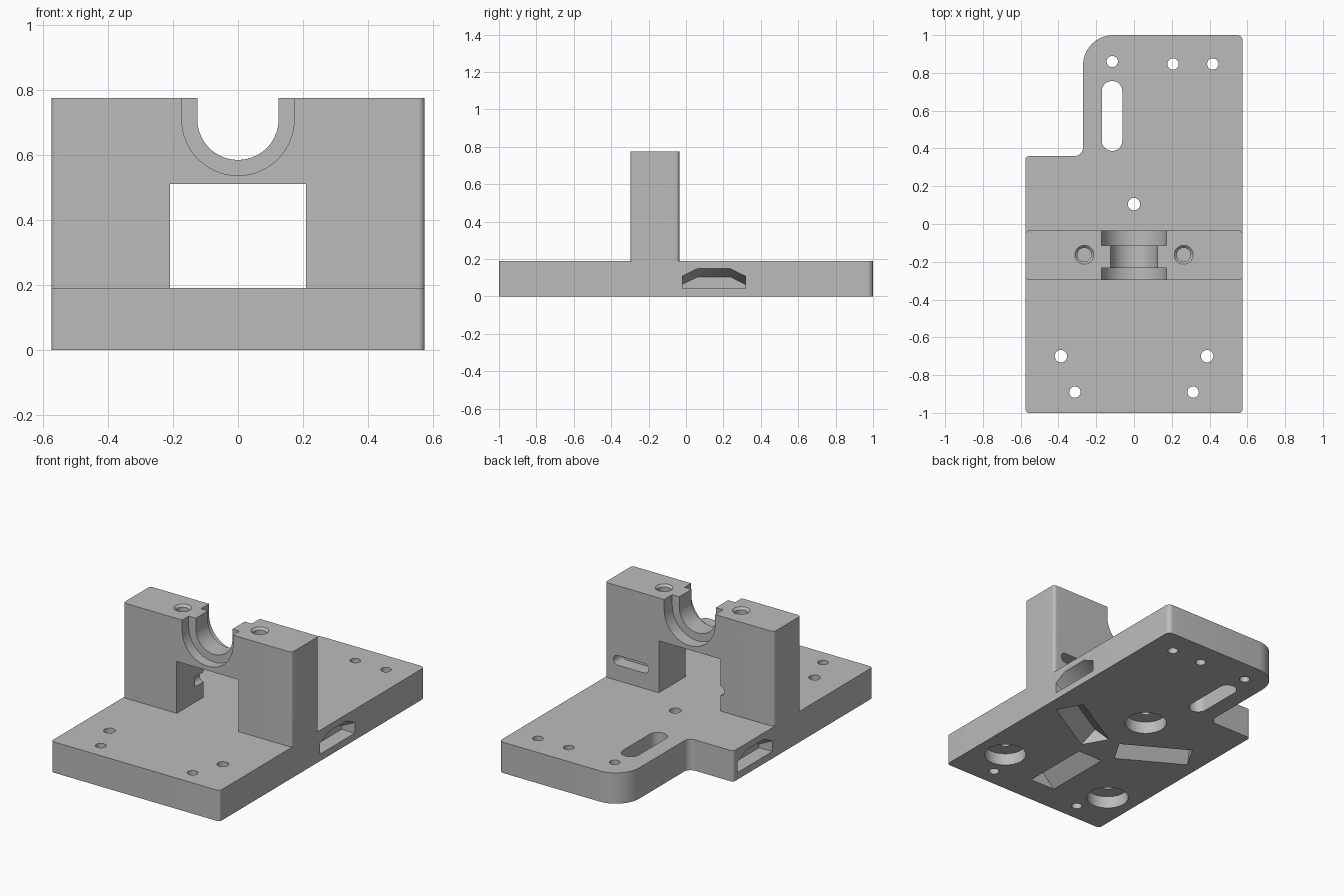
import bpy, bmesh, math
from mathutils import Vector, Matrix

if "Cube" in bpy.data.objects:
    bpy.data.objects.remove(bpy.data.objects["Cube"], do_unlink=True)

grey = bpy.data.materials.new("machined grey")
grey.use_nodes = True
grey.diffuse_color = (0.5, 0.5, 0.5, 1)
grey.node_tree.nodes["Principled BSDF"].inputs["Base Color"].default_value = grey.diffuse_color


def rounded(points, radii, steps=10):
    """Outline with each corner replaced by an arc."""
    out = []
    n = len(points)
    for i, r in enumerate(radii):
        p = Vector(points[i])
        a = (Vector(points[i - 1]) - p).normalized()
        b = (Vector(points[(i + 1) % n]) - p).normalized()
        if r == 0:
            out.append(p)
            continue
        theta = a.angle(b)
        t = r / math.tan(theta / 2)
        c = p + (a + b).normalized() * r / math.sin(theta / 2)
        v0, v1, phi = p + a * t - c, p + b * t - c, math.pi - theta
        for s in range(steps + 1):
            k = s / steps
            out.append(c + (v0 * math.sin((1 - k) * phi) + v1 * math.sin(k * phi)) / math.sin(phi))
    return out


def rect(x0, x1, y0, y1, r=0):
    return rounded([(x0, y0), (x1, y0), (x1, y1), (x0, y1)], [r] * 4)


def circle(x, y, r, n=40):
    return [(x + r * math.cos(math.tau * i / n), y + r * math.sin(math.tau * i / n)) for i in range(n)]


PLACE = {"x": lambda u, v, w: (w, u, v),
         "y": lambda u, v, w: (u, w, v),
         "z": lambda u, v, w: (u, v, w)}


def loft(name, axis, w0, w1, outline, end_outline=None, matrix=None):
    """Solid between two outlines along an axis."""
    bm = bmesh.new()
    place = PLACE[axis]
    a = [bm.verts.new(place(u, v, w0)) for u, v in outline]
    b = [bm.verts.new(place(u, v, w1)) for u, v in (end_outline or outline)]
    bm.faces.new(a)
    bm.faces.new(b)
    for i in range(len(a)):
        bm.faces.new((a[i - 1], a[i], b[i], b[i - 1]))
    bmesh.ops.recalc_face_normals(bm, faces=bm.faces)
    if matrix:
        bm.transform(matrix)
    mesh = bpy.data.meshes.new(name)
    bm.to_mesh(mesh)
    bm.free()
    mesh.materials.append(grey)
    ob = bpy.data.objects.new(name, mesh)
    bpy.context.collection.objects.link(ob)
    return ob


def combine(target, tool, operation="DIFFERENCE"):
    mod = target.modifiers.new("bool", "BOOLEAN")
    mod.operation, mod.solver, mod.object = operation, "EXACT", tool
    bpy.context.view_layer.objects.active = target
    bpy.ops.object.modifier_apply(modifier=mod.name)
    bpy.data.objects.remove(tool, do_unlink=True)


def cut(target, *args, **kw):
    combine(target, loft("cutter", *args, **kw))


W, TOP, HIGH = 0.575, 0.19, 0.775
BACK, FRONT = -0.035, -0.297

# Base plate with a notched back corner
plate = loft("bearing_block", "z", 0, TOP, rounded(
    [(-W, -1), (W, -1), (W, 1), (-0.27, 1), (-0.27, 0.36), (-W, 0.36)],
    [0.02, 0.02, 0.03, 0.16, 0.045, 0.02]))

# Upright with window, stepped saddle, bolt bores and rear slots
tower = loft("upright", "z", 0.1, HIGH, rect(-W, W, FRONT, BACK, 0.02))
cut(tower, "y", -0.5, 0.2, rect(-0.21, 0.21, 0, 0.51))


def saddle(r):
    return rounded([(-r, 0.71 - r), (r, 0.71 - r), (r, 1), (-r, 1)], [r * 0.998, r * 0.998, 0, 0], 20)


cut(tower, "y", -0.5, 0.2, saddle(0.125))
cut(tower, "y", -0.5, -0.233, saddle(0.173))
cut(tower, "y", -0.113, 0.2, saddle(0.173))
for x in (-0.263, 0.263):
    cut(tower, "z", 0.45, 0.9, circle(x, -0.163, 0.037))
    cut(tower, "z", HIGH - 0.013, HIGH + 0.001, circle(x, -0.163, 0.037), circle(x, -0.163, 0.051))
for x0, x1 in ((0.28, 0.52), (-0.237, 0)):
    cut(tower, "y", -0.12, 0.1, rect(x0, x1, 0.285, 0.345, 0.0299))
combine(plate, tower, "UNION")

# Through holes and adjusting slot
holes = [(-0.115, 0.86, 0.03), (0.207, 0.847, 0.03), (0.417, 0.847, 0.03), (0, 0.105, 0.033)]
for s in (-1, 1):
    holes += [(s * 0.387, -0.70, 0.033), (s * 0.313, -0.89, 0.03)]
for x, y, r in holes:
    cut(plate, "z", -0.1, 0.3, circle(x, y, r, 24))
    if r > 0.032:  # counterbores underneath
        cut(plate, "z", -0.1, 0.075, circle(x, y, 0.12))
cut(plate, "z", -0.1, 0.3, rect(-0.17, -0.062, 0.387, 0.757, 0.0538))

# Three V grooves underneath, evenly spaced round one centre
for k in range(3):
    turn = Matrix.Translation((0, -0.3, 0)) @ Matrix.Rotation(k * math.tau / 3, 4, "Z")
    cut(plate, "y", -0.525, -0.095, [(-0.095, -0.01), (0.095, -0.01), (0, 0.085)], matrix=turn)


# Finger grips in both sides, with ceilings sloping down inwards
def grip(drop):
    return [(-0.02, 0.043), (0.317, 0.043), (0.317, 0.11 - drop),
            (0.235, 0.15 - drop), (0.063, 0.15 - drop), (-0.02, 0.11 - drop)]


for s in (-1, 1):
    cut(plate, "x", s * (W + 0.001), s * (W - 0.09), grip(0), grip(0.045))

# Smooth the arcs, keep machined edges sharp
bpy.ops.object.select_all(action="DESELECT")
plate.select_set(True)
bpy.context.view_layer.objects.active = plate
bpy.ops.object.shade_smooth_by_angle(angle=math.radians(25))
